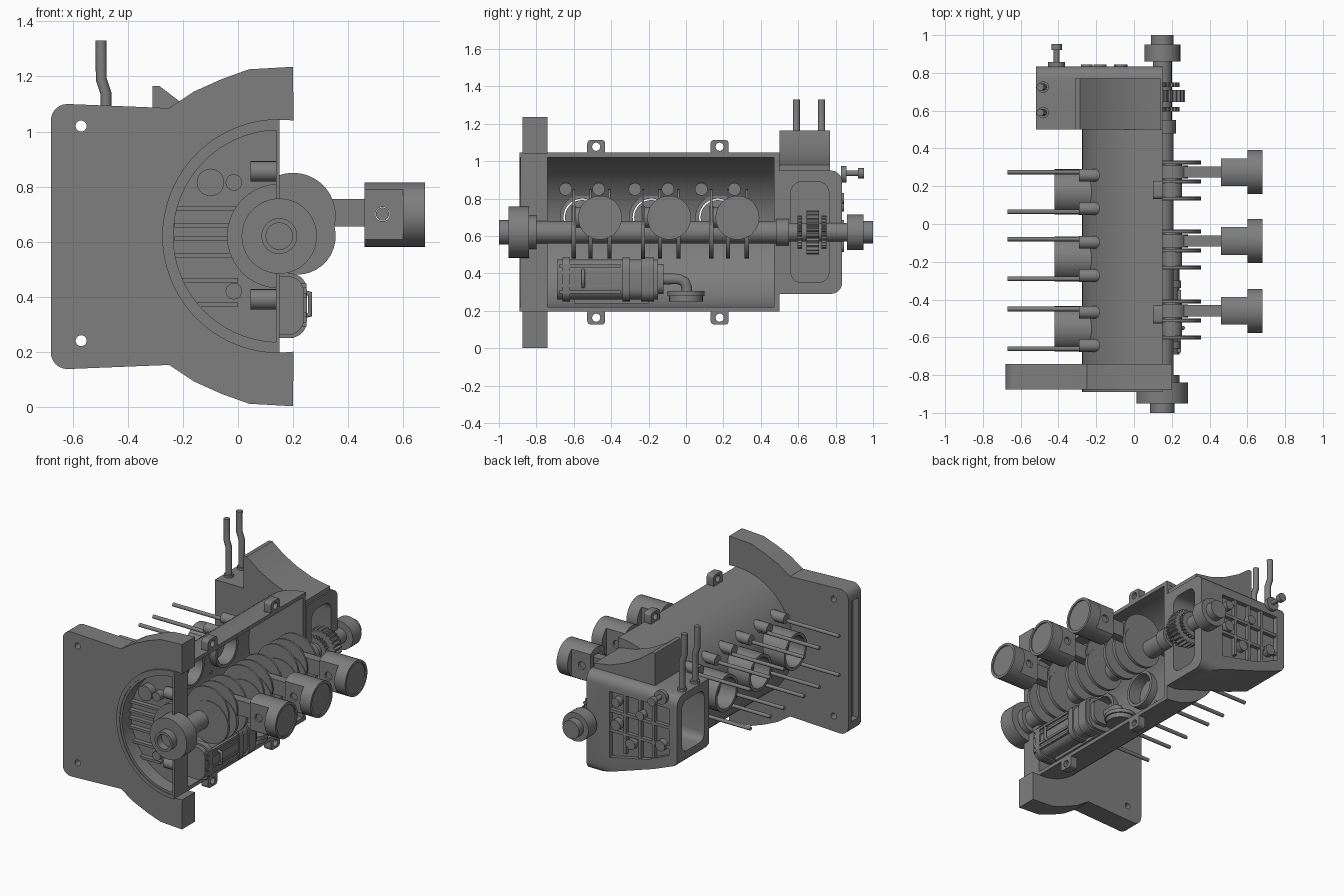
import bpy, bmesh, math

if "Cube" in bpy.data.objects:
    bpy.data.objects.remove(bpy.data.objects["Cube"])

CX, CZ = 0.15, 0.62            # crankshaft axis
CYL_Y = (0.17, -0.185, -0.555)  # cylinder bores
ROD_Y = (0.275, -0.09, -0.46)   # connecting rods


def prism(name, pts, axis, a, b):
    """Extrude a 2D outline along an axis from a to b."""
    place = {'x': lambda u, v, w: (w, u, v), 'y': lambda u, v, w: (u, w, v),
             'z': lambda u, v, w: (u, v, w)}[axis]
    bm = bmesh.new()
    lo = [bm.verts.new(place(u, v, a)) for u, v in pts]
    hi = [bm.verts.new(place(u, v, b)) for u, v in pts]
    bm.faces.new(lo)
    bm.faces.new(hi)
    for i in range(len(pts)):
        j = (i + 1) % len(pts)
        bm.faces.new((lo[i], lo[j], hi[j], hi[i]))
    bmesh.ops.recalc_face_normals(bm, faces=bm.faces)
    me = bpy.data.meshes.new(name)
    bm.to_mesh(me)
    bm.free()
    ob = bpy.data.objects.new(name, me)
    bpy.context.collection.objects.link(ob)
    return ob


def arc(cx, cz, r, a0=0, a1=360, n=32):
    full = a1 - a0 == 360
    return [(cx + r * math.cos(math.radians(a0 + (a1 - a0) * i / n)),
             cz + r * math.sin(math.radians(a0 + (a1 - a0) * i / n)))
            for i in range(n if full else n + 1)]


def disc(name, axis, u, v, r, a, b, n=32):
    return prism(name, arc(u, v, r, n=n), axis, a, b)


def rrect(u0, v0, u1, v1, r):
    return (arc(u1 - r, v1 - r, r, 0, 90, 5) + arc(u0 + r, v1 - r, r, 90, 180, 5) +
            arc(u0 + r, v0 + r, r, 180, 270, 5) + arc(u1 - r, v0 + r, r, 270, 360.01, 5))


def box(name, x0, x1, y0, y1, z0, z1):
    return prism(name, [(x0, z0), (x1, z0), (x1, z1), (x0, z1)], 'y', y0, y1)


def boolean(ob, cutter, op='DIFFERENCE'):
    m = ob.modifiers.new("bool", 'BOOLEAN')
    m.object, m.operation, m.solver = cutter, op, 'EXACT'
    deps = bpy.context.evaluated_depsgraph_get()
    me = bpy.data.meshes.new_from_object(ob.evaluated_get(deps))
    ob.modifiers.clear()
    ob.data = me
    bpy.data.objects.remove(cutter)
    return ob


def tube(name, axis, u, v, ro, ri, a, b):
    return boolean(disc(name, axis, u, v, ro, a, b), disc("cut", axis, u, v, ri, a - .1, b + .1))


def pipe(name, pts, r):
    cu = bpy.data.curves.new(name, 'CURVE')
    cu.dimensions, cu.bevel_depth, cu.bevel_resolution, cu.use_fill_caps = '3D', r, 3, True
    sp = cu.splines.new('POLY')
    sp.points.add(len(pts) - 1)
    for p, c in zip(sp.points, pts):
        p.co = (*c, 1)
    ob = bpy.data.objects.new(name, cu)
    bpy.context.collection.objects.link(ob)
    return ob


def half_ring(ro, ri):
    return arc(CX, CZ, ro, 90, 270, 36) + arc(CX, CZ, ri, 270, 90, 36)


# Half crankcase shell with cylinder bores
shell = prism("crankcase_shell", half_ring(.425, .4), 'y', -.89, .5)
for y in CYL_Y:
    boolean(shell, disc("cut", 'x', y, .7, .1, -.5, 0))
prism("crankcase_front_ring", half_ring(.423, .385), 'y', -.885, -.75)
prism("crankcase_rear_wall", arc(CX, CZ, .42, 90, 270, 36), 'y', .47, .499)
prism("crankcase_front_wall", arc(CX, CZ, .42, 90, 270, 36), 'y', -.79, -.74)
box("front_parting_wall", .138, .15, -.885, -.74, .21, 1.03)
prism("front_bearing_hub", arc(CX, CZ, .19, 90, 270, 20), 'y', -.84, -.79)
for z in (.37, .46, .55, .61, .66, .72):
    box("front_wall_rib", -.23, 0, -.82, -.785, z - .008, z + .008)
for x, z, r in ((-.1, .815, .05), (-.015, .815, .03), (-.015, .42, .03)):
    disc("front_wall_boss", 'y', x, z, r, -.84, -.78, 24)
for z in (.855, .39):
    disc("front_bolt_boss", 'x', -.82, z, .037, .045, .142, 20)

# Flange lugs along the parting line
for y in (-.48, .18):
    for s in (1, -1):
        z0 = CZ + s * .452
        lug = prism("parting_lug", rrect(y - .048, z0 - .042, y + .048, z0 + .042, .02), 'x', .1, .15)
        boolean(lug, disc("cut", 'x', y, z0 + s * .005, .022, 0, .3, 16))

# Flywheel housing plate
edge = [(.2, 1.235), (.04, 1.226), (-.06, 1.19), (-.16, 1.145), (-.25, 1.085)]
top = edge + arc(-.62, 1.04, .06, 90, 180, 6)
outline = top + [(x, 1.237 - z) for x, z in reversed(top)] + arc(CX, CZ, .423, 277, 83, 40)
plate = prism("flywheel_housing", outline, 'y', -.875, -.74)
for z in (1.02, .24):
    boolean(plate, disc("cut", 'y', -.57, z, .02, -1, 0, 20))
boolean(plate, box("cut", -.75, -.64, -.845, -.775, .22, 1.02))

# Cylinder spigots, studs and stud bosses
for y in CYL_Y:
    tube("cylinder_spigot", 'x', y, .7, .12, .1, -.42, -.2)
    disc("spigot_core", 'x', y, .7, .092, -.31, -.28)
    for dy in (-.105, .105):
        for z, xe, xb, dz in ((.83, -.18, -.13, .02), (.57, -.24, -.25, -.02)):
            disc("cylinder_stud", 'x', y + dy, z, .012, -.67, xe, 12)
            disc("stud_boss", 'x', y + dy * .84, z + dz, .034, -.29, xb, 20)

# Crankshaft
for a, b, r in ((-.95, -.84, .137), (-.84, -.8, .09), (-.8, .5, .06), (.48, .55, .072),
                (.54, .87, .05), (.86, .95, .095), (.95, 1, .06)):
    disc("crankshaft_section", 'y', CX, CZ, r, a, b, 40)
tube("crankshaft_front_nose", 'y', CX, CZ, .065, .048, -1, -.94)
for y in ROD_Y:
    for dy in (-.14, -.05, .05):
        disc("crank_web", 'y', .2, .695, .155, y + dy - .006, y + dy + .006, 36)
        disc("crank_counterweight", 'y', .215, .62, .14, y + dy - .011, y + dy + .011, 36)
    disc("crank_pin", 'y', .2, .7, .055, y - .14, y + .06, 24)

# Timing gears
for y0, y1, r, n in ((.595, .62, .09, 24), (.645, .71, .12, 24), (.725, .75, .09, 24)):
    pts = []
    for i in range(n):
        for k, rr in ((0, .88), (.3, 1), (.55, 1), (.8, .88)):
            t = 2 * math.pi * (i + k) / n
            pts.append((CX + r * rr * math.cos(t), CZ + r * rr * math.sin(t)))
    prism("timing_gear", pts, 'y', y0, y1)

# Connecting rods and pistons
for y in ROD_Y:
    disc("rod_big_end", 'y', .2, .7, .085, y - .035, y + .035)
    box("rod_shank", .24, .5, y - .03, y + .03, .655, .755)
    crown = disc("piston_crown", 'x', y, .698, .117, .6, .68, 40)
    boolean(crown, disc("cut", 'x', y, .698, .1, .672, .8, 40))
    skirt = disc("piston_skirt", 'x', y, .698, .117, .46, .605, 40)
    boolean(skirt, box("cut", .4, .7, y - .073, y + .073, .5, .9), 'INTERSECT')
    boolean(skirt, box("cut", .44, .58, y - .045, y + .045, .63, .77))
    boolean(skirt, disc("cut", 'y', .525, .7, .026, y - .2, y + .2, 20))
    disc("wrist_pin", 'y', .525, .7, .024, y - .06, y + .06, 20)

# Rear gear housing with sloped underside
rear = prism("gear_housing", [(.15, .29), (.08, .29), (-.35, .43), (-.5, .49), (-.52, .52), (-.52, .95), (.15, .95)],
             'y', .5, .835)
boolean(rear, prism("cut", [(.45, .2)] + arc(.775, .35, .06, 270, 360, 5) + arc(.775, .89, .06, 0, 90, 5) +
                    [(.45, .95)], 'x', -1, 1), 'INTERSECT')
boolean(rear, prism("cut", rrect(.56, .35, .765, .89, .06), 'x', -.02, .3))
boolean(rear, prism("cut", rrect(.55, .56, .785, .9, .05), 'x', -.7, -.28))
boolean(rear, prism("cut", [(-.46, .55), (-.3, .48), (-.02, .42), (-.02, .86), (-.46, .86)], 'y', .805, .9))
prism("housing_saddle", [(-.31, .93), (-.31, 1.165), (-.285, 1.165), (-.2, 1.1), (-.1, 1.045), (.02, 1.0),
                         (.14, .98), (.14, .93)], 'y', .5, .77)
# Ribs and bosses on the rear panel
for x in (-.34, -.24, -.13):
    box("rear_panel_rib", x - .01, x + .01, .8, .832, .47, .87)
for z in (.6, .73):
    box("rear_panel_crossrib", -.46, -.02, .8, .83, z - .01, z + .01)
for x, z, r in ((-.4, .6, .035), (-.18, .55, .035), (-.07, .65, .035), (-.07, .8, .03), (-.25, .76, .03)):
    disc("rear_panel_boss", 'y', x, z, r, .8, .845, 20)
# Rear sensor fitting
disc("sensor_flange", 'y', -.41, .93, .045, .83, .857, 20)
disc("sensor_stem", 'y', -.41, .935, .015, .85, .93, 16)
disc("sensor_tip", 'y', -.41, .935, .028, .92, .952, 16)

# Vent pipes
for y in (.59, .725):
    pipe("vent_pipe", [(-.48, y, .93), (-.48, y, 1.14), (-.497, y, 1.19), (-.497, y, 1.33)], .02)
    disc("vent_pipe_collar", 'z', -.48, y, .03, .94, .965, 20)

# Oil pump with pickup
prism("oil_pump_body", rrect(.06, .26, .24, .475, .06), 'y', -.69, -.15)
for a, b in ((-.66, -.62), (-.34, -.3), (-.24, -.17)):
    prism("oil_pump_collar", rrect(.05, .25, .25, .485, .06), 'y', a, b)
for z in (.3, .335, .405, .44):
    box("oil_pump_fin", .2, .248, -.68, -.35, z - .008, z + .008)
prism("oil_pump_end_cap", rrect(.08, .29, .225, .45, .05), 'y', -.15, -.12)
pipe("oil_pump_clip", [(.24, -.55, .415), (.262, -.55, .41), (.262, -.55, .335), (.24, -.55, .33)], .01)
pipe("pickup_pipe", [(.12, -.13, .37), (.12, -.04, .37), (.12, -.008, .355), (.12, .005, .32), (.12, .005, .27)], .03)
disc("pickup_strainer", 'z', .11, 0, .09, .25, .28)
disc("pickup_strainer_rim", 'z', .11, 0, .1, .28, .305)
box("pump_bracket", 0, .14, -.6, -.2, .24, .33)

# Dark metal on every part, smooth shading with sharp edges
metal = bpy.data.materials.new("dark_metal")
metal.diffuse_color = (.21, .21, .21, 1)
metal.use_nodes = True
metal.node_tree.nodes["Principled BSDF"].inputs["Base Color"].default_value = metal.diffuse_color
bpy.ops.object.select_all(action='DESELECT')
for ob in bpy.context.scene.objects:
    ob.data.materials.clear()
    ob.data.materials.append(metal)
    if ob.type == 'MESH':
        ob.select_set(True)
        bpy.context.view_layer.objects.active = ob
bpy.ops.object.shade_smooth_by_angle(angle=math.radians(25))
